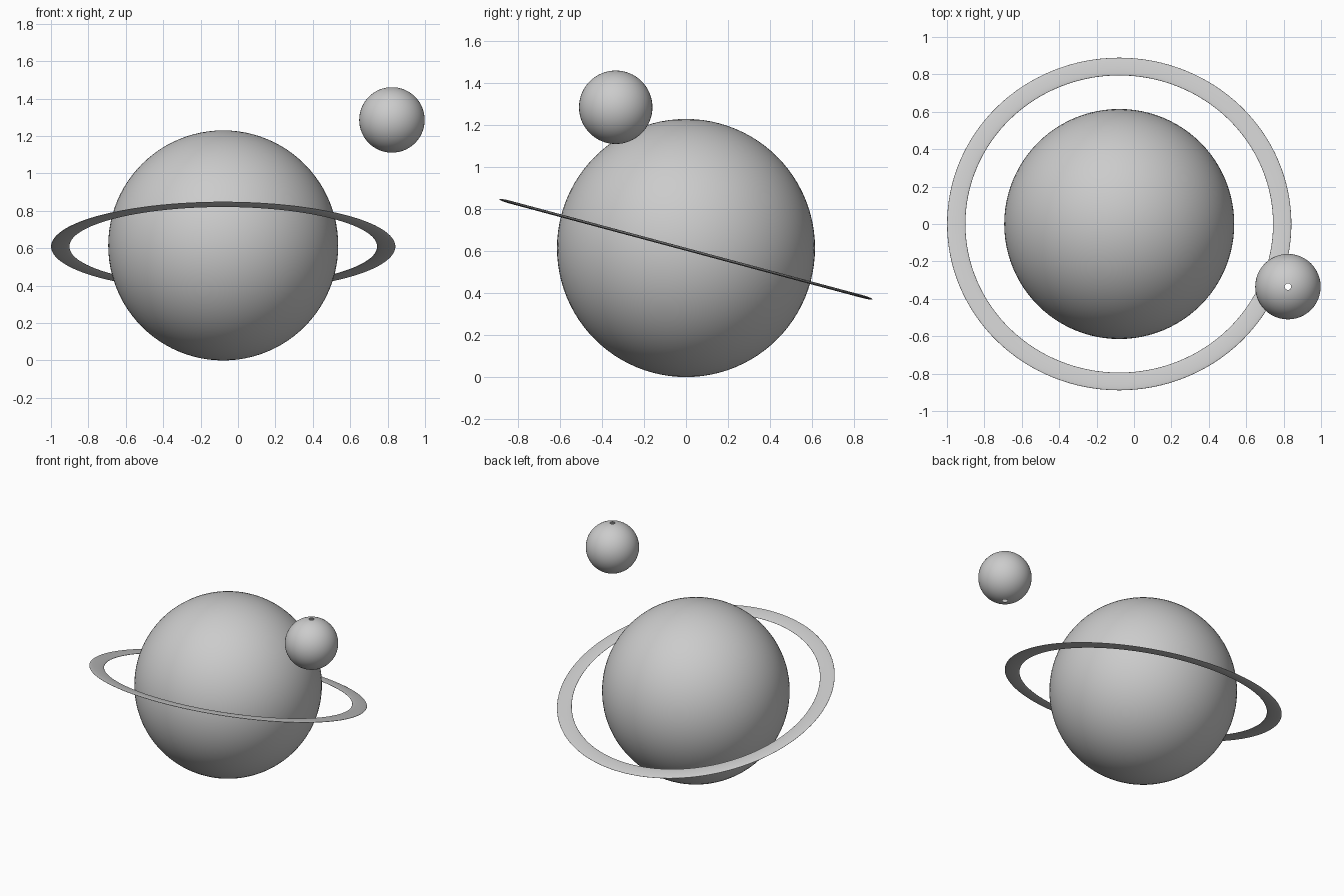
import bpy, bmesh
from math import radians

if "Cube" in bpy.data.objects:
    bpy.data.objects.remove(bpy.data.objects["Cube"])


def sphere(name, radius, location, segments, rings, open_poles=False):
    bm = bmesh.new()
    bmesh.ops.create_uvsphere(bm, u_segments=segments, v_segments=rings, radius=radius)
    if open_poles:
        poles = [v for v in bm.verts if abs(v.co.z) > radius * 0.9999]
        bmesh.ops.delete(bm, geom=poles, context='VERTS')
    for f in bm.faces:
        f.smooth = True
    mesh = bpy.data.meshes.new(name)
    bm.to_mesh(mesh)
    bm.free()
    obj = bpy.data.objects.new(name, mesh)
    obj.location = location
    bpy.context.collection.objects.link(obj)
    return obj


# Large ball resting on the ground plane
sphere("planet", 0.615, (-0.079, 0, 0.615), 96, 48)

# Small shell with tiny openings at both poles
sphere("moon", 0.175, (0.823, -0.335, 1.286), 48, 32, open_poles=True)

# Flattened torus, tilted up towards the front
bpy.ops.mesh.primitive_torus_add(
    major_radius=0.8715, minor_radius=0.049, major_segments=128, minor_segments=24,
    location=(-0.079, 0, 0.609), rotation=(radians(-15), 0, 0))
ring = bpy.context.object
ring.name = "planet_ring"
ring.scale.z = 0.14
bpy.ops.object.shade_smooth()
